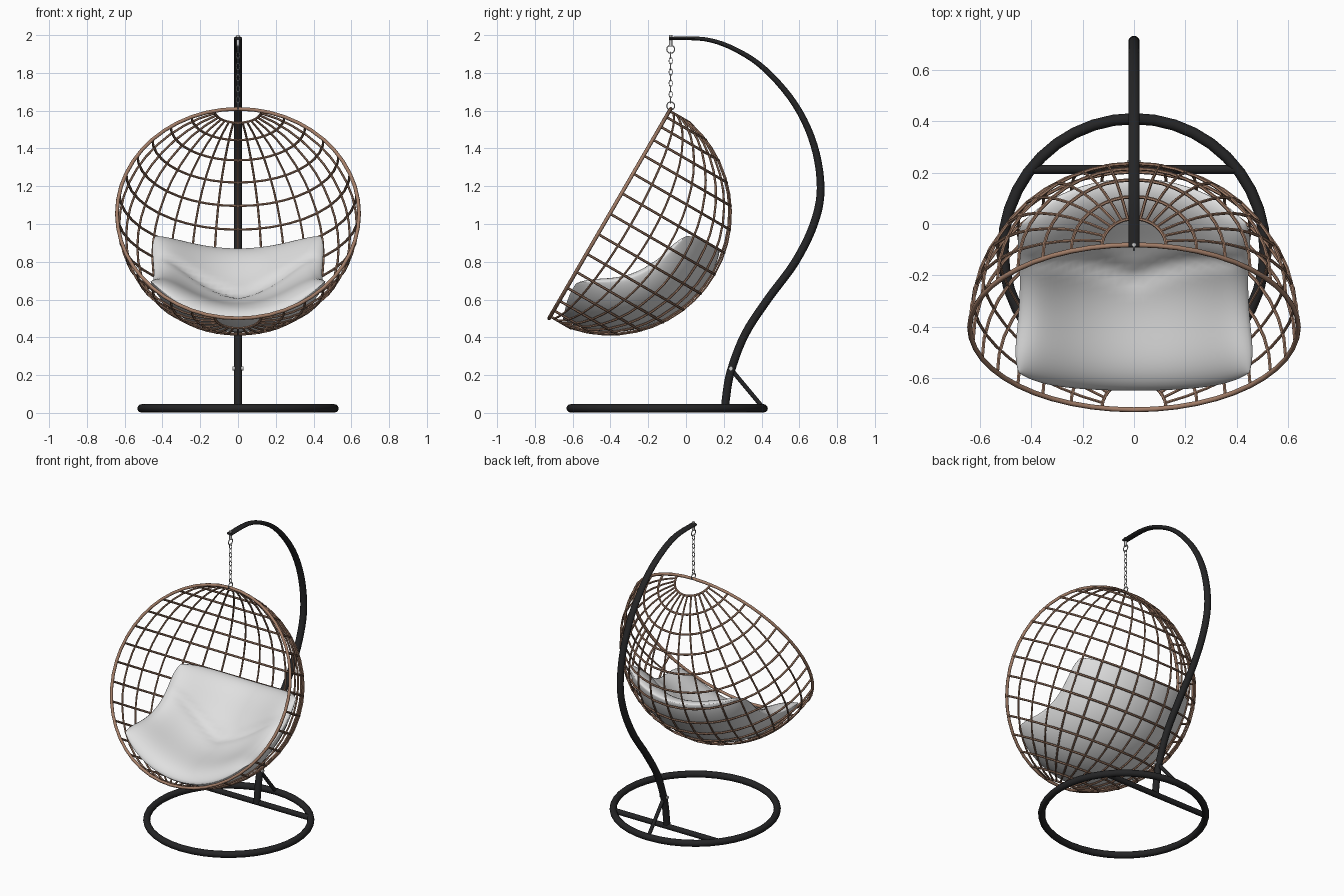
import bpy, bmesh, math
from mathutils import Vector as V

if "Cube" in bpy.data.objects:
    bpy.data.objects.remove(bpy.data.objects["Cube"])

def mat(name, c):
    m = bpy.data.materials.new(name)
    m.diffuse_color = (*c, 1)
    m.use_nodes = True
    m.node_tree.nodes["Principled BSDF"].inputs["Base Color"].default_value = m.diffuse_color
    return m

BLACK = mat("black metal", (0.018, 0.018, 0.019))
BROWN = mat("brown rattan", (0.37, 0.21, 0.14))
CLOTH = mat("pale cushion", (0.74, 0.74, 0.74))
STEEL = mat("steel", (0.6, 0.6, 0.6))

def finish(name, bm, m, angle=50):
    bmesh.ops.recalc_face_normals(bm, faces=bm.faces)
    me = bpy.data.meshes.new(name)
    bm.to_mesh(me)
    bm.free()
    me.materials.append(m)
    o = bpy.data.objects.new(name, me)
    bpy.context.collection.objects.link(o)
    bpy.ops.object.select_all(action='DESELECT')
    o.select_set(True)
    bpy.context.view_layer.objects.active = o
    bpy.ops.object.shade_smooth_by_angle(angle=math.radians(angle))
    return o

def sweep(bm, pts, normal, r, side_r=None, sides=8, closed=False):
    """Tube along a planar path; side_r(t) is the in-plane radius."""
    n, N = len(pts), V(normal).normalized()
    rings = []
    for i, p in enumerate(pts):
        a = pts[(i - 1) % n] if closed or i > 0 else p
        b = pts[(i + 1) % n] if closed or i < n - 1 else p
        s = (b - a).normalized().cross(N)
        rs = side_r(i / (n - 1)) if side_r else r
        rings.append([bm.verts.new(p + N * r * math.cos(t) + s * rs * math.sin(t))
                      for t in (2 * math.pi * k / sides for k in range(sides))])
    for i in range(n if closed else n - 1):
        A, B = rings[i], rings[(i + 1) % n]
        for k in range(sides):
            bm.faces.new((A[k], A[(k + 1) % sides], B[(k + 1) % sides], B[k]))
    if not closed:
        bm.faces.new(rings[0])
        bm.faces.new(rings[-1])

def arc(c, a, b, r, t0, t1, n, closed=False):
    m = n if closed else n + 1
    return [c + (a * math.cos(t) + b * math.sin(t)) * r
            for t in (t0 + (t1 - t0) * i / n for i in range(m))]

X, Y, Z = V((1, 0, 0)), V((0, 1, 0)), V((0, 0, 1))
TAU = 2 * math.pi

# base ring and crossbar
bm = bmesh.new()
sweep(bm, arc(V((0, -0.1, 0.024)), X, Y, 0.511, 0, TAU, 40, True), Z, 0.022, sides=12, closed=True)
finish("base_ring", bm, BLACK)
bm = bmesh.new()
sweep(bm, [V((-0.4, 0.213, 0.024)), V((0.4, 0.213, 0.024))], Z, 0.018, sides=12)
finish("base_crossbar", bm, BLACK)

# curved stand pole, flattening towards the tip
key = [(.207, .02), (.212, .08), (.237, .22), (.312, .415), (.432, .6), (.577, .797), (.677, 1.0),
       (.713, 1.19), (.677, 1.42), (.577, 1.634), (.417, 1.82), (.257, 1.926), (.1, 1.978), (-.09, 1.982)]
key = [V((0, y, z)) for y, z in key]
path = []
for i in range(len(key) - 1):
    p0, p1, p2, p3 = key[max(i - 1, 0)], key[i], key[i + 1], key[min(i + 2, len(key) - 1)]
    for j in range(5):
        t = j / 5
        path.append(0.5 * (2 * p1 + (p2 - p0) * t + (2 * p0 - 5 * p1 + 4 * p2 - p3) * t * t
                           + (3 * p1 - p0 - 3 * p2 + p3) * t ** 3))
path.append(key[-1])
bm = bmesh.new()
sweep(bm, path, X, 0.022, lambda t: 0.022 - 0.013 * max(0, (t - 0.5) / 0.5), sides=14)
finish("stand_pole", bm, BLACK)

# rear brace and its bolt
bm = bmesh.new()
sweep(bm, [V((0, 0.235, 0.235)), V((0, 0.41, 0.025))], X, 0.012, sides=10)
finish("rear_brace", bm, BLACK)
bm = bmesh.new()
sweep(bm, [V((-0.028, 0.236, 0.235)), V((0.028, 0.236, 0.235))], Z, 0.011, sides=8)
finish("brace_bolt", bm, STEEL)

# basket: half globe tilted back, u = pole axis, n = direction of the bowl's depth
C, R = V((0, -0.403, 1.055)), 0.641
u, n = V((0, 0.502, 0.865)).normalized(), V((0, 0.865, -0.502)).normalized()
bm = bmesh.new()
sweep(bm, arc(C, X, u, R, 0, TAU, 48, True), n, 0.010, sides=8, closed=True)
finish("basket_rim", bm, BROWN)
step = math.pi / 16
bm = bmesh.new()
for k in range(1, 16):
    f = k * step
    sweep(bm, arc(C + u * R * math.cos(f), X, n, R * math.sin(f), 0, math.pi, 20), u, 0.0068, sides=6)
finish("basket_hoops", bm, BROWN)
bm = bmesh.new()
for k in range(1, 16):
    d = X * math.cos(k * step) + n * math.sin(k * step)
    sweep(bm, arc(C, u, d, R, step, math.pi - step, 20), u.cross(d), 0.006, sides=6)
finish("basket_ribs", bm, BROWN)

# cushion: fat pillow wrapped on the inside of the bowl, sides standing up
bm = bmesh.new()
G = 36
for outer in (True, False):
    grid = []
    for i in range(G + 1):
        row = []
        for j in range(G + 1):
            a = math.sin(math.pi * (i / G - 0.5))
            b = math.sin(math.pi * (j / G - 0.5))
            f = math.sqrt(max(0, (1 - abs(a) ** 4) * (1 - abs(b) ** 4)))
            p, q = a * math.sqrt(1 - 0.17 * b ** 6), b * math.sqrt(1 - 0.12 * a ** 6)
            beta = math.radians(p * (51.5 - 1.0 * q))
            alpha = math.radians(24 + q * 48 + 5 * a * a * q)
            edge = 0.608 - 0.04 * (1 - b * b) * a ** 4
            r = edge + 0.02 * f
            if not outer:
                crease = math.exp(-((b - 0.5 * abs(a)) / 0.1) ** 2)
                r = edge - (0.14 - 0.02 * crease) * f
            row.append(bm.verts.new(C + r * V((math.sin(beta), math.cos(beta) * math.sin(alpha),
                                               -math.cos(beta) * math.cos(alpha)))))
        grid.append(row)
    for i in range(G):
        for j in range(G):
            bm.faces.new((grid[i][j], grid[i + 1][j], grid[i + 1][j + 1], grid[i][j + 1]))
bmesh.ops.remove_doubles(bm, verts=bm.verts, dist=1e-5)
finish("cushion", bm, CLOTH, 120)

# hanging hook, end rings and chain
top = V((0, -0.081, 0))
bm = bmesh.new()
sweep(bm, [top + Z * 1.94, top + Z * 2.0], X, 0.009, sides=8)
finish("hook_bolt", bm, STEEL)
bm = bmesh.new()
for z in (1.925, 1.625):
    sweep(bm, arc(top + Z * z, Y, Z, 0.021, 0, TAU, 16, True), X, 0.0035, sides=6, closed=True)
finish("end_rings", bm, STEEL)
bm = bmesh.new()
for k in range(9):
    side, other = (X, Y) if k % 2 == 0 else (Y, X)
    c = top + Z * (1.657 + k * 0.0295)
    sweep(bm, arc(c, side * 0.5, Z, 0.018, 0, TAU, 12, True), other, 0.0024, sides=6, closed=True)
finish("chain", bm, STEEL)
